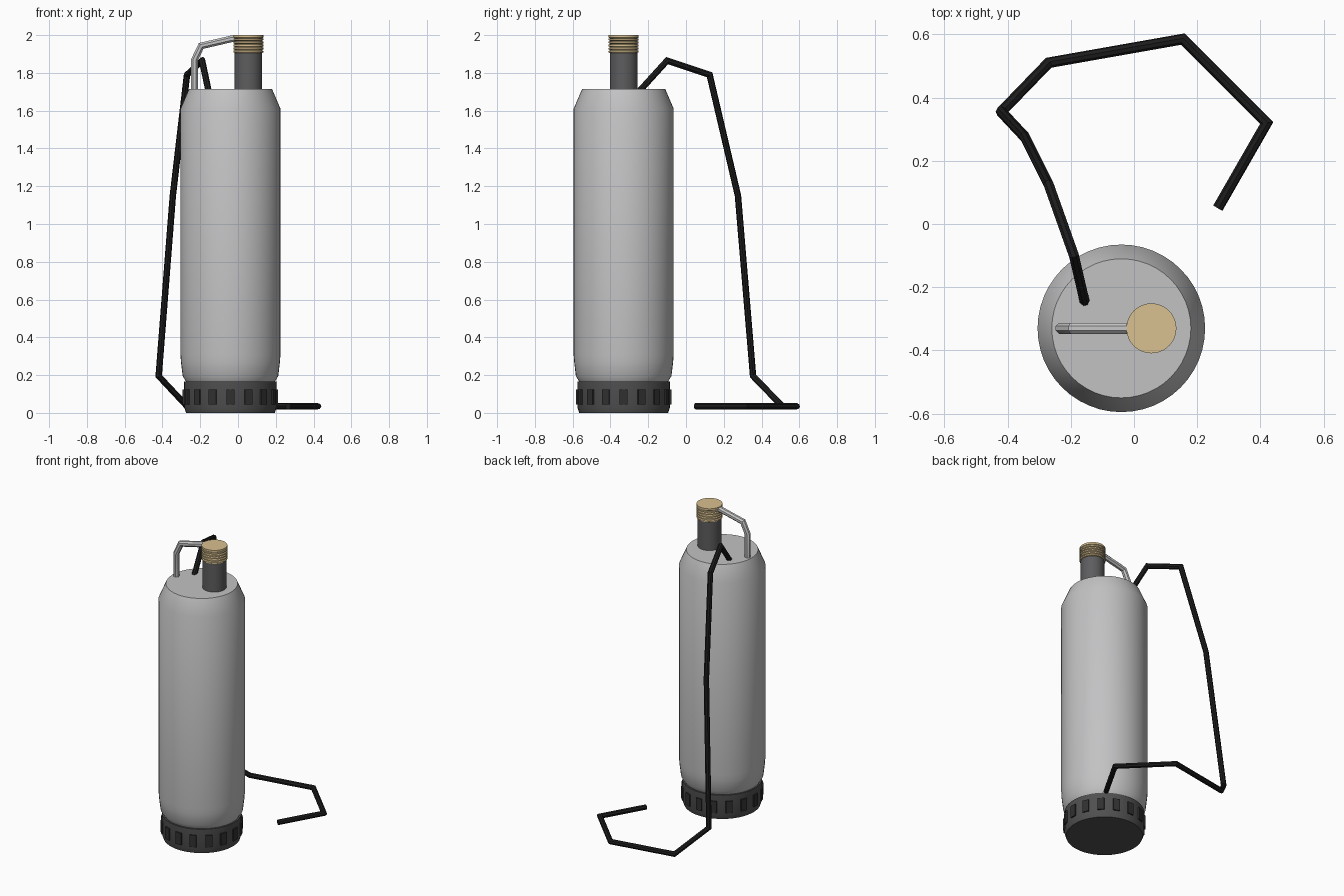
import bpy, bmesh, math
from mathutils import Vector, Matrix

if "Cube" in bpy.data.objects:
    bpy.data.objects.remove(bpy.data.objects["Cube"])


def material(name, r, g, b):
    m = bpy.data.materials.new(name)
    m.use_nodes = True
    m.diffuse_color = (r, g, b, 1)
    m.node_tree.nodes["Principled BSDF"].inputs["Base Color"].default_value = (r, g, b, 1)
    return m


steel = material("brushed steel", 0.54, 0.54, 0.55)
bright = material("handle steel", 0.56, 0.56, 0.57)
grey = material("dark grey", 0.11, 0.11, 0.115)
plastic = material("base grey", 0.08, 0.08, 0.08)
black = material("slot black", 0.03, 0.03, 0.03)
rubber = material("cable rubber", 0.012, 0.012, 0.012)
brass = material("brass", 0.69, 0.53, 0.28)


def finish(name, bm, mat, angle=30):
    bmesh.ops.recalc_face_normals(bm, faces=bm.faces)
    mesh = bpy.data.meshes.new(name)
    bm.to_mesh(mesh)
    bm.free()
    mesh.materials.append(mat)
    ob = bpy.data.objects.new(name, mesh)
    bpy.context.collection.objects.link(ob)
    bpy.ops.object.select_all(action='DESELECT')
    bpy.context.view_layer.objects.active = ob
    ob.select_set(True)
    bpy.ops.object.shade_smooth_by_angle(angle=math.radians(angle))
    return ob


def skin(bm, rings):
    # bridge consecutive vertex rings and cap both ends
    n = len(rings[0])
    for a, b in zip(rings, rings[1:]):
        for i in range(n):
            j = (i + 1) % n
            bm.faces.new((a[i], a[j], b[j], b[i]))
    bm.faces.new(rings[0])
    bm.faces.new(rings[-1])


def lathe(name, profile, x, y, mat, sides=48, angle=30):
    bm = bmesh.new()
    turns = [math.tau * i / sides for i in range(sides)]
    skin(bm, [[bm.verts.new((x + r * math.cos(t), y + r * math.sin(t), z)) for t in turns]
              for r, z in profile])
    return finish(name, bm, mat, angle)


def tube(name, points, radius, mat, sides=8):
    # sweep a ring along straight segments with mitred corners
    pts = [Vector(p) for p in points]
    dirs = [(b - a).normalized() for a, b in zip(pts, pts[1:])]
    q = dirs[0].to_track_quat('Z', 'Y')
    ring = [pts[0] + q @ Vector((radius * math.cos(t), radius * math.sin(t), 0))
            for t in (math.tau * (i + 0.5) / sides for i in range(sides))]
    bm = bmesh.new()
    rings = [[bm.verts.new(v) for v in ring]]
    for k, d in enumerate(dirs):
        normal = d + dirs[min(k + 1, len(dirs) - 1)]
        ring = [v + d * ((pts[k + 1] - v).dot(normal) / d.dot(normal)) for v in ring]
        rings.append([bm.verts.new(v) for v in ring])
    skin(bm, rings)
    return finish(name, bm, mat, 20)


CX, CY = -0.04, -0.33

# Main cylinder with tapered shoulder
lathe("body", [(0.235, 0.165), (0.253, 0.195), (0.262, 0.27), (0.265, 0.31),
               (0.265, 1.61), (0.22, 1.715)], CX, CY, steel)

# Intake base with a ring of slots
lathe("base", [(0.235, 0), (0.245, 0.03), (0.245, 0.165)], CX, CY, plastic)
SLOTS = 16
bm = bmesh.new()
for i in range(SLOTS):
    spin = Matrix.Translation((CX, CY, 0.085)) @ Matrix.Rotation(math.tau * i / SLOTS, 4, 'Z')
    bmesh.ops.create_cube(bm, size=1, matrix=spin @ Matrix.Translation((0.24, 0, 0))
                          @ Matrix.Diagonal((0.025, 0.042, 0.08, 1)))
finish("intake_slots", bm, black)

# Outlet pipe and threaded brass fitting
PX = 0.055
lathe("outlet_pipe", [(0.073, 1.7), (0.073, 1.91)], PX, CY, grey)
thread = []
for i in range(5):
    z = 1.905 + i * 0.016
    thread += [(0.071, z), (0.079, z + 0.004), (0.079, z + 0.012)]
lathe("brass_fitting", thread + [(0.073, 1.983), (0.079, 1.987), (0.079, 2.0)], PX, CY, brass)

# Bent carrying handle from the lid to the fitting
tube("handle", [(-0.23, CY, 1.7), (-0.23, CY, 1.87), (-0.195, CY, 1.943),
                (-0.035, CY, 1.98), (0.01, CY, 1.98)], 0.019, bright)

# Power cable rising from the lid and trailing over the ground
tube("power_cable", [(-0.155, -0.25, 1.7), (-0.19, -0.1, 1.865), (-0.27, 0.125, 1.79),
                     (-0.345, 0.275, 1.15), (-0.42, 0.355, 0.195), (-0.27, 0.51, 0.035),
                     (0.155, 0.585, 0.035), (0.42, 0.32, 0.035), (0.265, 0.05, 0.035)],
     0.017, rubber)
